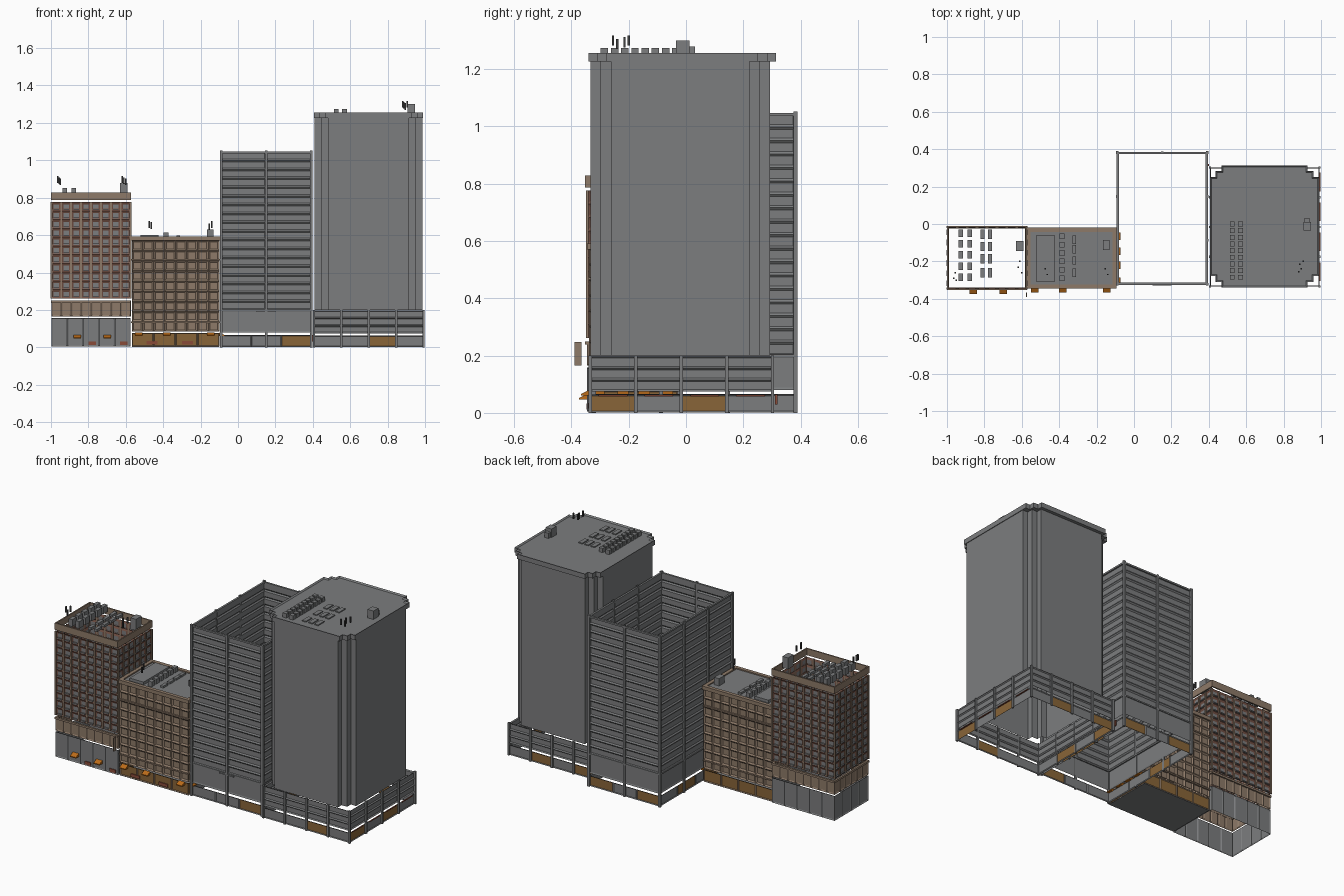
import bpy, bmesh, math
from mathutils import Vector

if "Cube" in bpy.data.objects:
    bpy.data.objects.remove(bpy.data.objects["Cube"])


def mat(name, r, g, b):
    m = bpy.data.materials.new(name)
    m.diffuse_color = (r, g, b, 1)
    m.use_nodes = True
    m.node_tree.nodes["Principled BSDF"].inputs["Base Color"].default_value = m.diffuse_color
    return m


GREY = mat("concrete grey", 0.2, 0.205, 0.21)
TAN = mat("tan stone", 0.27, 0.195, 0.14)
BRICK = mat("red brick", 0.18, 0.085, 0.06)
SHOP = mat("shop ochre", 0.25, 0.13, 0.04)
ORANGE = mat("awning orange", 0.5, 0.15, 0.01)
RED = mat("sign red", 0.25, 0.07, 0.04)
DARK = mat("dark metal", 0.05, 0.05, 0.05)


def finish(bm, name, mats):
    me = bpy.data.meshes.new(name)
    bm.to_mesh(me)
    bm.free()
    for m in mats:
        me.materials.append(m)
    ob = bpy.data.objects.new(name, me)
    bpy.context.collection.objects.link(ob)
    return ob


def boxes(name, items, m):
    """Each item: x0, x1, y0, y1, z0, z1."""
    bm = bmesh.new()
    for x0, x1, y0, y1, z0, z1 in items:
        vs = bmesh.ops.create_cube(bm, size=1)["verts"]
        for v in vs:
            v.co = Vector(((x0 + x1) / 2 + v.co.x * (x1 - x0),
                           (y0 + y1) / 2 + v.co.y * (y1 - y0),
                           (z0 + z1) / 2 + v.co.z * (z1 - z0)))
    return finish(bm, name, [m])


def sides(rect):
    """Start corner and wall vector of front, right, back, left walls."""
    x0, x1, y0, y1 = rect
    c = [Vector(p) for p in ((x0, y0, 0), (x1, y0, 0), (x1, y1, 0), (x0, y1, 0))]
    return [(c[i], c[(i + 1) % 4] - c[i]) for i in range(4)]


def facade(name, rect, z0, z1, nx, ny, nz, frame, depth, mats, rule=None):
    """Four walls of cells, each cell a frame around a recessed panel."""
    bm = bmesh.new()
    panels = []
    for s, (p, u) in enumerate(sides(rect)):
        n = ny if s % 2 else nx
        for i in range(n):
            for k in range(nz):
                h0, h1 = (Vector((0, 0, z0 + (z1 - z0) * q / nz)) for q in (k, k + 1))
                a, b = p + u * (i / n), p + u * ((i + 1) / n)
                panels.append((bm.faces.new([bm.verts.new(v) for v in (a + h0, b + h0, b + h1, a + h1)]), s, i))
    bm.normal_update()
    bmesh.ops.inset_individual(bm, faces=[f for f, s, i in panels], thickness=frame,
                               depth=-depth, use_even_offset=True)
    for f, s, i in panels:
        f.material_index = rule(s, i) if rule else len(mats) - 1
    return finish(bm, name, mats)


def posts(name, rect, z0, z1, nx, ny, w, d, m):
    """Piers at each bay line, standing proud of the walls by d."""
    items = []
    for s, (p, u) in enumerate(sides(rect)):
        n = ny if s % 2 else nx
        for i in range(n):
            q = p + u * (i / n)
            a, b = (w / 2, d) if s % 2 == 0 else (d, w / 2)
            if i == 0:
                a = b = max(d, w / 2)
            items.append((q.x - a, q.x + a, q.y - b, q.y + b, z0, z1))
    return boxes(name, items, m)


def ring(name, rect, z0, z1, t, m):
    """Thin rectangular band, open in the middle."""
    x0, x1, y0, y1 = rect
    return boxes(name, [(x0, x1, y0, y0 + t, z0, z1), (x0, x1, y1 - t, y1, z0, z1),
                        (x0, x0 + t, y0 + t, y1 - t, z0, z1), (x1 - t, x1, y0 + t, y1 - t, z0, z1)], m)


def units(name, xs, ys, w, l, z0, z1, m=GREY):
    return boxes(name, [(x - w / 2, x + w / 2, y - l / 2, y + l / 2, z0, z1) for x in xs for y in ys], m)


def span(a, b, n):
    return [a + (b - a) * i / (n - 1) for i in range(n)]


def antennas(name, pts, z1):
    """Small upright aerial panels."""
    items = []
    for j, (x, y) in enumerate(pts):
        zt = z1 - 0.006 * (j % 3)
        items.append((x - .004, x + .004, y - .004, y + .004, zt - .036, zt))
    return boxes(name, items, DARK)


def awnings(name, pts, z, side=False):
    """Sloping wedge canopies against a front wall, or a right-hand wall."""
    bm = bmesh.new()
    w, d, h = 0.02, 0.028, 0.02
    for x, y in pts:
        prof = [(0, 0), (-d, 0), (-d, .006), (0, h)]
        ends = []
        for e in (-w, w):
            ends.append([bm.verts.new((x - q, y + e, z + r) if side else (x + e, y + q, z + r)) for q, r in prof])
        bm.faces.new(ends[0])
        bm.faces.new(ends[1])
        for i in range(4):
            j = (i + 1) % 4
            bm.faces.new((ends[0][i], ends[0][j], ends[1][j], ends[1][i]))
    bmesh.ops.recalc_face_normals(bm, faces=bm.faces)
    return finish(bm, name, [ORANGE])


# ---- Brick tower, open roof ----
A = (-0.998, -0.574, -0.345, -0.017)
facade("brick_tower_shopfront", A, 0.005, 0.158, 5, 4, 1, 0.006, 0.004, [GREY])
facade("brick_tower_stone_band", A, 0.165, 0.25, 8, 6, 1, 0.008, 0.004, [TAN])
ring("brick_tower_band_ledge", (-1, -0.572, -0.352, -0.012), 0.238, 0.25, 0.012, TAN)
facade("brick_tower_walls", A, 0.262, 0.776, 8, 6, 11, 0.012, 0.005, [BRICK, GREY])
posts("brick_tower_piers", A, 0.262, 0.776, 8, 6, 0.01, 0.003, TAN)
sills = []
for s, (p, u) in enumerate(sides(A)):
    n = 6 if s % 2 else 8
    for i in range(n):
        q = p + u * ((i + .5) / n)
        a, b = (.004, .015) if s % 2 else (.015, .004)
        sills += [(q.x - a, q.x + a, q.y - b, q.y + b, z, z + .006)
                  for z in [0.268 + k * 0.0467 for k in range(11)]]
boxes("brick_tower_sills", sills, GREY)
ring("brick_tower_parapet", (-1, -0.572, -0.352, -0.012), 0.787, 0.828, 0.008, TAN)
boxes("brick_tower_blade_sign", [(-0.578, -0.573, -0.39, -0.365, 0.165, 0.248)], TAN)
boxes("brick_tower_shop_signs", [(x - .02, x + .02, -0.348, -0.344, 0.012, 0.032)
                                 for x in (-0.78, -0.61)], RED)
awnings("brick_tower_awnings", [(-0.86, -0.346), (-0.70, -0.346)], 0.046)
units("brick_tower_roof_units", [-0.925, -0.878], [-.285, -.225, -.165, -.105, -.05], 0.024, 0.04, 0.81, 0.853)
units("brick_tower_roof_panels", [-0.81, -0.77], [-.26, -.185, -.12, -.055], 0.02, 0.05, 0.81, 0.826)
boxes("brick_tower_stair_box", [(-0.63, -0.592, -0.145, -0.09, 0.81, 0.88)], GREY)
antennas("brick_tower_antennas", [(-.965, -.29), (-.955, -.26), (-.95, -.3), (-.62, -.23), (-.61, -.2), (-.6, -.26)],
         0.915)

# ---- Low stone building ----
B = (-0.568, -0.1, -0.338, -0.028)
facade("stone_building_shopfront", B, 0.005, 0.078, 4, 3, 1, 0.005, 0.004, [TAN, SHOP])
facade("stone_building_walls", B, 0.085, 0.572, 8, 6, 9, 0.009, 0.007, [TAN])
for j, z in enumerate((0.13, 0.465)):
    ring("stone_building_ledge_%d" % j, (-0.571, -0.097, -0.341, -0.025), z, z + .008, 0.012, TAN)
ring("stone_building_cornice", (-0.575, -0.094, -0.346, -0.02), 0.57, 0.592, 0.022, TAN)
boxes("stone_building_roof", [(-0.556, -0.112, -0.326, -0.04, 0.575, 0.585)], GREY)
boxes("stone_building_floor", [(-0.566, -0.102, -0.336, -0.03, 0.002, 0.006)], GREY)
boxes("stone_building_skylight", [(-0.52, -0.425, -0.31, -0.06, 0.585, 0.602)], GREY)
units("stone_building_roof_units", [-0.385], span(-.29, -.065, 6), 0.026, 0.03, 0.585, 0.615)
units("stone_building_roof_panels", [-0.32], [-.26, -.195, -.135, -.085], 0.02, 0.045, 0.585, 0.597)
boxes("stone_building_stair_box", [(-0.165, -0.132, -0.14, -0.085, 0.585, 0.63)], GREY)
antennas("stone_building_antennas", [(-.475, -.24), (-.465, -.27), (-.155, -.24), (-.14, -.27)], 0.675)
awnings("stone_building_front_awnings", [(-.53, -.338), (-.38, -.338), (-.145, -.338)], 0.06)
awnings("stone_building_side_awnings", [(-.1, y) for y in (-.065, -.145, -.22, -.305)], 0.06, True)
boxes("stone_building_shop_signs", [(x - .03, x + .03, -.342, -.337, .015, .035) for x in (-.46, -.27)], RED)

# ---- Hollow banded tower ----
C = (-0.09, 0.392, -0.322, 0.382)
facade("banded_tower_shopfront", C, 0.002, 0.066, 3, 4, 1, 0.005, 0.004, [GREY, SHOP],
       lambda s, i: int((s, i) in ((0, 2), (2, 0), (2, 2), (3, 1), (1, 1), (1, 2))))
facade("banded_tower_base", C, 0.08, 0.2, 2, 3, 1, 0.008, 0.003, [GREY])
facade("banded_tower_walls", C, 0.2, 1.045, 2, 3, 18, 0.008, 0.006, [GREY])
posts("banded_tower_columns", C, 0.0, 1.052, 2, 3, 0.014, 0.005, GREY)
ring("banded_tower_top_rail", (-.093, .395, -.325, .385), 1.037, 1.047, 0.012, GREY)
ring("banded_tower_base_ledge", (-.093, .395, -.325, .385), 0.195, 0.203, 0.012, GREY)
boxes("banded_tower_canopy", [(0.10, 0.20, -0.328, -0.322, 0.19, 0.198)], GREY)
boxes("banded_tower_shop_sign", [(0.395, 0.40, 0.31, 0.32, 0.03, 0.065)], RED)

# ---- Smooth tower on banded podium ----
D = (0.406, 0.992, -0.334, 0.302)
facade("podium_shopfront", D, 0.002, 0.064, 4, 4, 1, 0.005, 0.004, [GREY, SHOP],
       lambda s, i: int(i % 2 == (0 if s % 2 else 1)) if s else int(i == 2))
facade("podium_walls", D, 0.075, 0.197, 4, 4, 3, 0.006, 0.006, [GREY])
posts("podium_columns", D, 0.0, 0.2, 4, 4, 0.012, 0.005, GREY)
boxes("podium_shop_signs", [(.989, .996, y - .05, y + .05, .058, .062) for y in (-.255, -.095, .065, .225)], RED)


def notched(name, cx, cy, hx, hy, a, b, z0, z1, rim=0):
    """Upright shaft whose corners step in twice; without a rim its underside is open."""
    q = [(hx, hy - b), (hx - a, hy - b), (hx - a, hy - a), (hx - b, hy - a), (hx - b, hy)]
    pts = q + [(-x, y) for x, y in reversed(q)] + [(-x, -y) for x, y in q] + [(x, -y) for x, y in reversed(q)]
    bm = bmesh.new()
    f = bm.faces.new([bm.verts.new((cx + x, cy + y, z0)) for x, y in pts])
    top = bmesh.ops.extrude_face_region(bm, geom=[f], use_keep_orig=True)["geom"]
    for v in top:
        if isinstance(v, bmesh.types.BMVert):
            v.co.z = z1
    bmesh.ops.recalc_face_normals(bm, faces=bm.faces)
    if rim:
        cap = [g for g in bm.faces if g.normal.z > .9]
        bmesh.ops.inset_region(bm, faces=cap, thickness=rim, use_even_offset=True)
        for v in cap[0].verts:
            v.co.z -= 0.008
    else:
        bmesh.ops.delete(bm, geom=[g for g in bm.faces if g.normal.z < -.9], context='FACES')
    return finish(bm, name, [GREY])


notched("smooth_tower_body", 0.698, -0.02, 0.288, 0.314, 0.035, 0.072, 0.2, 1.23)
notched("smooth_tower_parapet", 0.698, -0.013, 0.292, 0.327, 0.03, 0.062, 1.226, 1.256, 0.008)
units("smooth_tower_roof_units", [0.525, 0.57], span(-.285, 0, 9), 0.026, 0.026, 1.246, 1.274)
units("smooth_tower_roof_panels", [0.645, 0.688, 0.728], [-.25, -.145, -.045], 0.026, 0.06, 1.246, 1.254)
boxes("smooth_tower_stair_box", [(0.905, 0.945, -0.035, 0.012, 1.246, 1.3),
                                 (0.912, 0.938, 0.012, 0.032, 1.246, 1.28)], GREY)
antennas("smooth_tower_antennas", [(.88, -.255), (.885, -.215), (.895, -.24), (.905, -.2)], 1.318)
